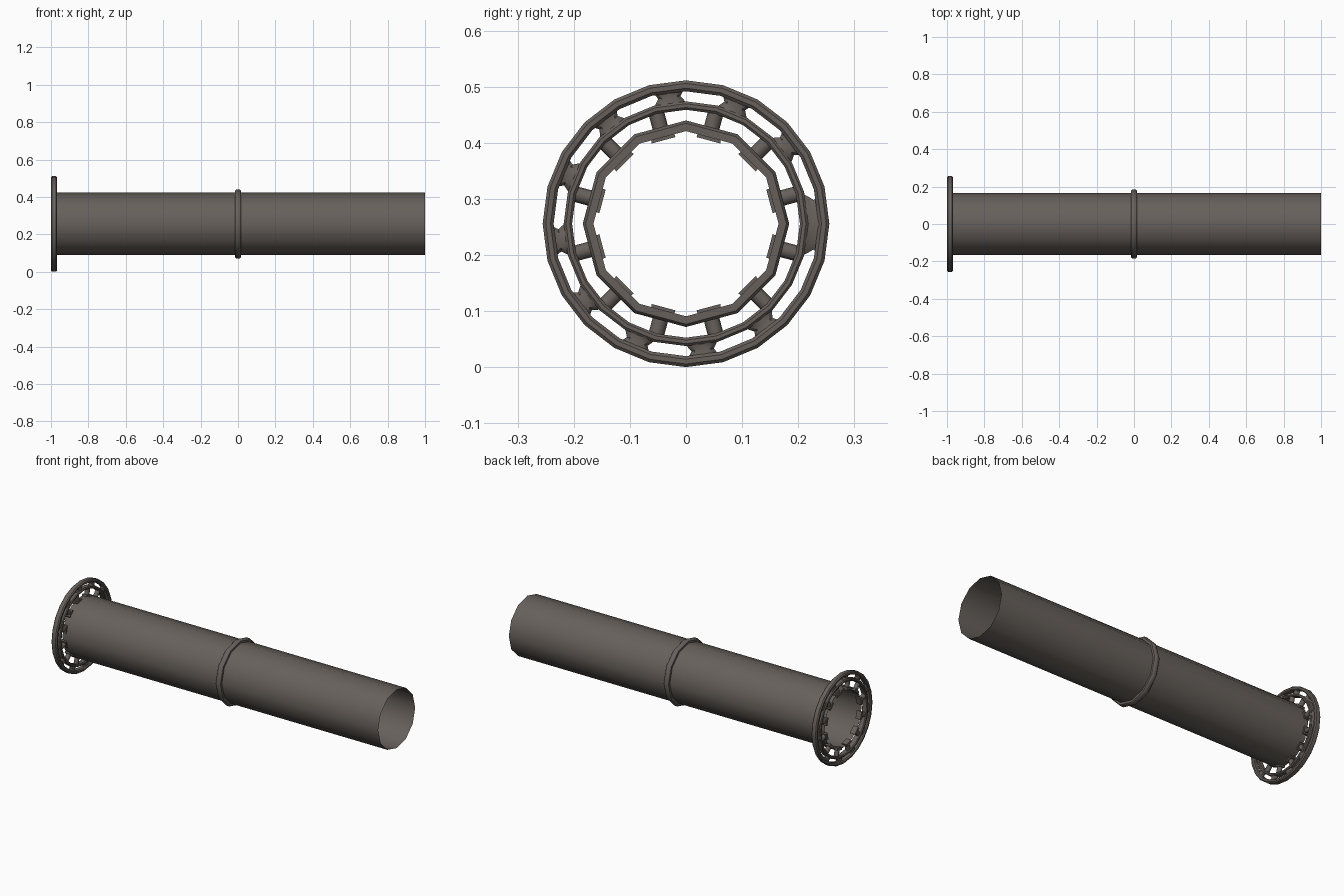
import bpy, bmesh, math
from mathutils import Vector

if "Cube" in bpy.data.objects:
    bpy.data.objects.remove(bpy.data.objects["Cube"])

CZ = 0.256          # height of the pipe axis
FX = -0.9835        # middle plane of the flange

metal = bpy.data.materials.new("dark_grey_brown_metal")
metal.diffuse_color = (0.135, 0.118, 0.105, 1)
metal.use_nodes = True
metal.node_tree.nodes["Principled BSDF"].inputs["Base Color"].default_value = metal.diffuse_color


def finish(name, bm, angle=40, recalc=True):
    if recalc:
        bmesh.ops.recalc_face_normals(bm, faces=bm.faces)
    me = bpy.data.meshes.new(name)
    bm.to_mesh(me)
    bm.free()
    me.materials.append(metal)
    ob = bpy.data.objects.new(name, me)
    bpy.context.collection.objects.link(ob)
    bpy.ops.object.select_all(action='DESELECT')
    bpy.context.view_layer.objects.active = ob
    ob.select_set(True)
    bpy.ops.object.shade_smooth_by_angle(angle=math.radians(angle))
    return ob


def polar(x, r, a, t=0.0):
    """Point at radius r and clockwise angle a from the top, shifted t along the tangent."""
    s, c = math.sin(a), math.cos(a)
    return Vector((x, r * s + t * c, CZ + r * c - t * s))


def lathe(name, profile, sides, closed):
    """Spin an (x, radius) profile about the pipe axis."""
    bm = bmesh.new()
    rings = [[bm.verts.new(polar(x, r, 2 * math.pi * i / sides)) for x, r in profile]
             for i in range(sides)]
    n = len(profile)
    for i in range(sides):
        a, b = rings[i], rings[(i + 1) % sides]
        for j in range(n if closed else n - 1):
            k = (j + 1) % n
            bm.faces.new((a[j], a[k], b[k], b[j]))
    return finish(name, bm)


def radial_tube(bm, angle, stations, sides=8, phase=0.0):
    """Tube pointing outward; each station is (radius, half width, half depth)."""
    rings = []
    for r, w, d in stations:
        rings.append([bm.verts.new(polar(FX + d * math.sin(phase + 2 * math.pi * k / sides), r, angle,
                                         w * math.cos(phase + 2 * math.pi * k / sides)))
                      for k in range(sides)])
    for a, b in zip(rings, rings[1:]):
        for k in range(sides):
            m = (k + 1) % sides
            bm.faces.new((a[k], a[m], b[m], b[k]))
    bm.faces.new(rings[0])
    bm.faces.new(rings[-1])


def rounded(r0, r1, h=0.0165):
    """Bevelled cross-section of a flange ring."""
    c = (r1 - r0) * 0.28
    return [(FX - h, r0 + c), (FX - h, r1 - c), (FX - h + c, r1), (FX + h - c, r1),
            (FX + h, r1 - c), (FX + h, r0 + c), (FX + h - c, r0), (FX - h + c, r0)]


# Open thin-walled pipe
lathe("pipe", [(-0.99, 0.167), (0.0, 0.167), (1.0, 0.167)], 12, False)

# Collar in the middle
lathe("collar", [(-0.015, 0.165), (-0.015, 0.179), (-0.009, 0.184),
                 (0.009, 0.184), (0.015, 0.179), (0.015, 0.165)], 12, True)

# Two flange rings
lathe("flange_outer_ring", rounded(0.236, 0.2555), 24, True)
lathe("flange_inner_ring", rounded(0.203, 0.218), 24, True)

# Bridges between the rings, leaving slots; one slot is longer
bm = bmesh.new()
for i in range(12):
    deg = 22.5 + 30 * i
    wide = 0.0
    if i == 3:
        continue
    if i == 2:
        deg, wide = 90.5, 0.024
    radial_tube(bm, math.radians(deg), [(0.210, 0.030 + wide, 0.013), (0.218, 0.026 + wide, 0.012),
                                        (0.227, 0.020 + wide, 0.011), (0.236, 0.026 + wide, 0.012),
                                        (0.243, 0.030 + wide, 0.013)])
finish("flange_bridges", bm)

# Short spokes joining the inner ring to the pipe
bm = bmesh.new()
for i in range(12):
    radial_tube(bm, math.radians(15 + 30 * i), [(0.156, 0.014, 0.013), (0.209, 0.014, 0.013)])
finish("spokes", bm, 50)

# Foot pads of the spokes on the pipe wall
bm = bmesh.new()
q = math.sqrt(2)
for i in range(12):
    radial_tube(bm, math.radians(15 + 30 * i), [(0.154, 0.022 * q, 0.0155 * q), (0.169, 0.020 * q, 0.0155 * q)],
                4, math.pi / 4)
finish("spoke_pads", bm, 30)
